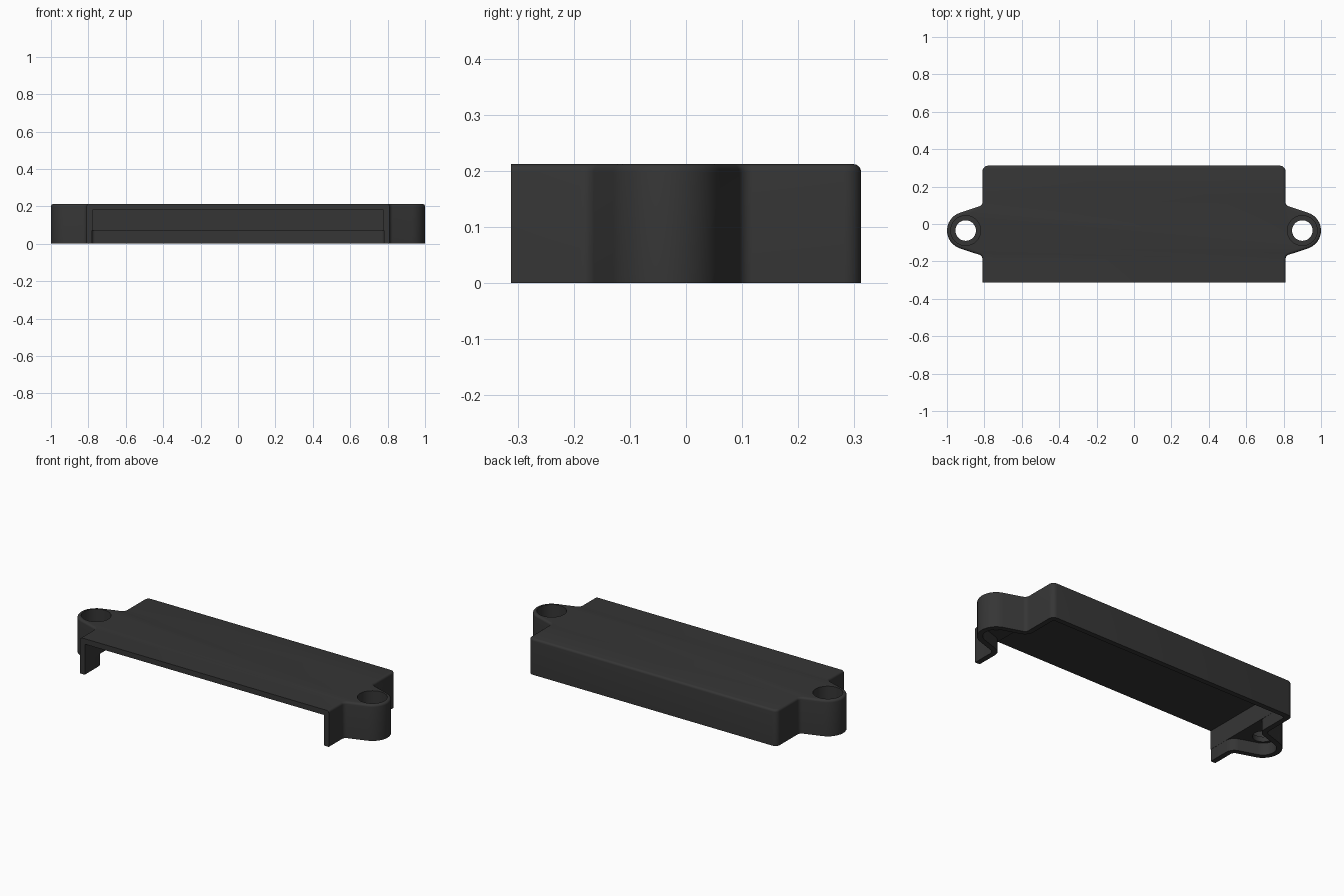
import bpy, bmesh, math
from mathutils import Vector

if "Cube" in bpy.data.objects:
    bpy.data.objects.remove(bpy.data.objects["Cube"])

HALF_X, FRONT, BACK, HEIGHT = 0.81, -0.312, 0.312, 0.212
EAR_X, EAR_Y, EAR_R = 0.90, -0.035, 0.10
WALL, LEDGE_Z, CEILING = 0.03, 0.07, 0.18
SLOPE = math.radians(71.7)  # direction of the ear flank normal


def fillet(corners):
    """Round each (x, y, radius, segments) corner of a closed polygon."""
    out = []
    for i, (x, y, r, n) in enumerate(corners):
        p = Vector((x, y))
        if r <= 0:
            out.append(p)
            continue
        a = (Vector(corners[i - 1][:2]) - p).normalized()
        b = (Vector(corners[(i + 1) % len(corners)][:2]) - p).normalized()
        half = a.angle(b) / 2
        c = p + (a + b).normalized() * (r / math.sin(half))
        s = p + a * (r / math.tan(half)) - c
        e = p + b * (r / math.tan(half)) - c
        sweep = s.angle_signed(e)  # clockwise positive
        for k in range(n + 1):
            t = -sweep * k / n
            out.append(c + Vector((s.x * math.cos(t) - s.y * math.sin(t),
                                   s.x * math.sin(t) + s.y * math.cos(t))))
    return out


def outline(inset, front):
    """Case plan with an ear on each side, shrunk by inset."""
    wx, r = HALF_X - inset, EAR_R - inset
    h = (r - math.cos(SLOPE) * (wx - EAR_X)) / math.sin(SLOPE)
    right = [(wx, front, 0, 1),
             (wx, EAR_Y - h, 0.025 + inset, 5),
             (EAR_X + r / math.cos(SLOPE), EAR_Y, r, 12),
             (wx, EAR_Y + h, 0.025 + inset, 5),
             (wx, BACK - inset, 0.03 - inset / 2, 5)]
    left = [(-x, y, rad, n) for x, y, rad, n in reversed(right)]
    return fillet(right + left)


def prism(name, pts, z0, z1, bevel=0):
    bm = bmesh.new()
    base = bm.faces.new([bm.verts.new((p[0], p[1], z0)) for p in pts])
    ext = bmesh.ops.extrude_face_region(bm, geom=[base])
    for v in ext["geom"]:
        if isinstance(v, bmesh.types.BMVert):
            v.co.z = z1
    bmesh.ops.recalc_face_normals(bm, faces=bm.faces)
    if bevel:  # soften the top rim everywhere but the open front
        rim = [e for e in bm.edges
               if all(v.co.z > z1 - 1e-5 for v in e.verts)
               and not all(v.co.y < FRONT + 1e-4 for v in e.verts)]
        bmesh.ops.bevel(bm, geom=rim, offset=bevel, segments=4, profile=0.5,
                        affect='EDGES', clamp_overlap=True)
    me = bpy.data.meshes.new(name)
    bm.to_mesh(me)
    bm.free()
    ob = bpy.data.objects.new(name, me)
    bpy.context.collection.objects.link(ob)
    return ob


def circle(cx, cy, r, n=32):
    return [(cx + r * math.cos(2 * math.pi * k / n),
             cy + r * math.sin(2 * math.pi * k / n)) for k in range(n)]


def cut(body, cutter):
    mod = body.modifiers.new("cut", 'BOOLEAN')
    mod.operation, mod.solver, mod.object = 'DIFFERENCE', 'EXACT', cutter
    bpy.context.view_layer.objects.active = body
    bpy.ops.object.modifier_apply(modifier=mod.name)
    bpy.data.objects.remove(cutter)


# Outer shell with rounded top rim
cover = prism("cover", outline(0, FRONT), 0, HEIGHT, bevel=0.013)

# Lower cavity follows the outline, ears included
cut(cover, prism("lower_cavity", outline(WALL, FRONT - 0.1), -0.1, LEDGE_Z))

# Upper cavity is a plain box with a thicker back wall
w = HALF_X - WALL - 0.001
cut(cover, prism("upper_cavity", [(-w, FRONT - 0.1), (w, FRONT - 0.1),
                                  (w, BACK - 0.05), (-w, BACK - 0.05)],
                 LEDGE_Z - 0.02, CEILING))

# Counterbored screw holes in the ears
for side in (-1, 1):
    cut(cover, prism("screw_hole", circle(side * EAR_X, EAR_Y, 0.055), -0.1, 0.3))
    cut(cover, prism("counterbore", circle(side * EAR_X, EAR_Y, 0.08), 0.10, 0.3))

# Charcoal plastic
mat = bpy.data.materials.new("charcoal_plastic")
mat.diffuse_color = (0.036, 0.036, 0.036, 1)
mat.use_nodes = True
mat.node_tree.nodes["Principled BSDF"].inputs["Base Color"].default_value = mat.diffuse_color
cover.data.materials.clear()
cover.data.materials.append(mat)
for f in cover.data.polygons:
    f.material_index = 0

bpy.ops.object.select_all(action='DESELECT')
cover.select_set(True)
bpy.context.view_layer.objects.active = cover
bpy.ops.object.shade_smooth_by_angle(angle=math.radians(30))
